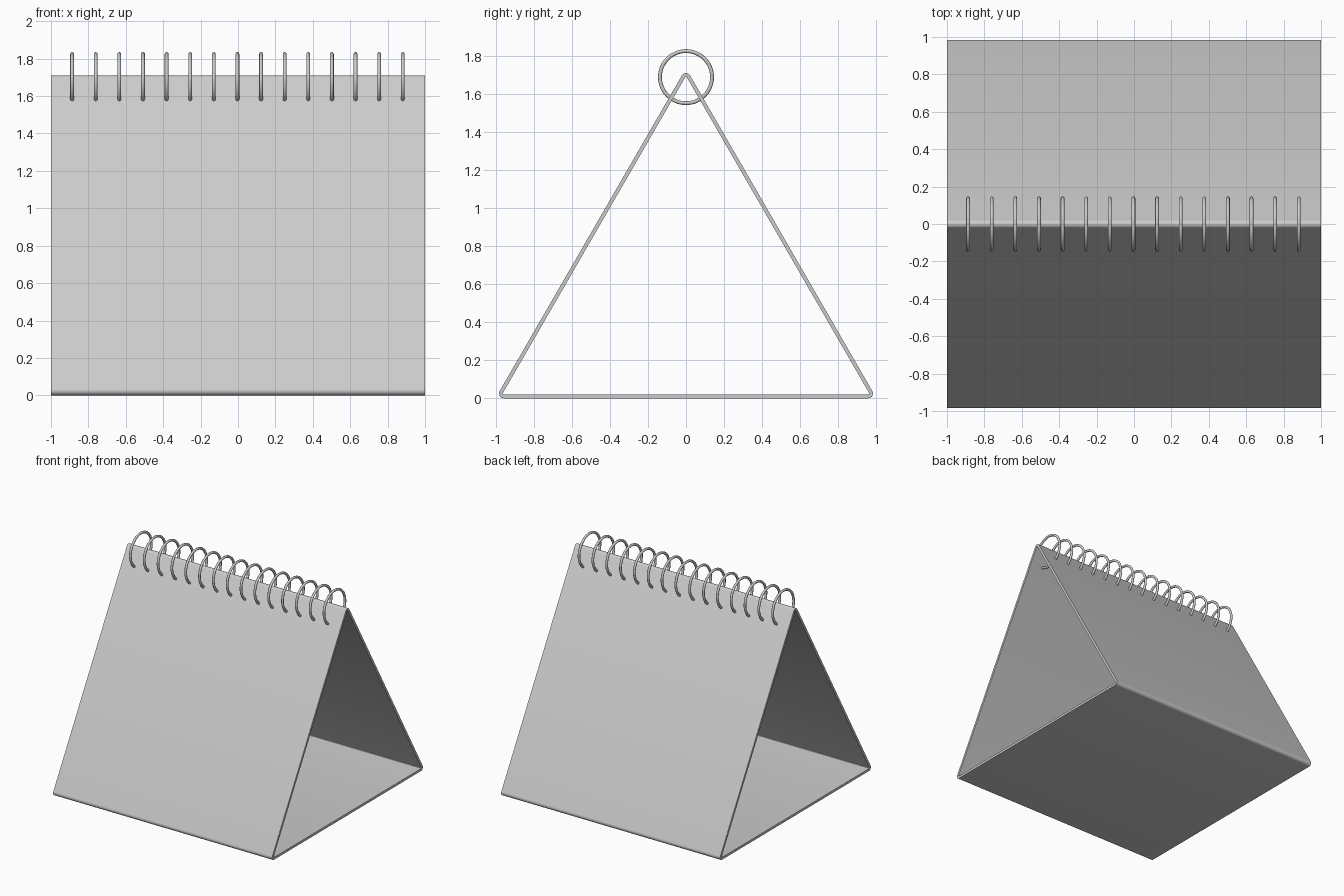
import bpy, bmesh
from math import radians, cos, sin, sqrt

if "Cube" in bpy.data.objects:
    bpy.data.objects.remove(bpy.data.objects["Cube"])

R_OUT, WALL = 0.025, 0.02       # outer corner radius, board thickness
HALF = 0.958                    # half side of the corner-centre triangle
STEPS = 8                       # segments per rounded corner


def rounded_triangle(radius):
    corners = [((HALF, R_OUT), -90), ((0, R_OUT + HALF * sqrt(3)), 30), ((-HALF, R_OUT), 150)]
    pts = []
    for (y, z), start in corners:
        for i in range(STEPS + 1):
            a = radians(start + 120 * i / STEPS)
            pts.append((y + radius * cos(a), z + radius * sin(a)))
    return pts


# Folded board: open triangular tube with rounded creases
bm = bmesh.new()
loops = []
for x, r in ((-1, R_OUT), (1, R_OUT), (1, R_OUT - WALL), (-1, R_OUT - WALL)):
    loops.append([bm.verts.new((x, y, z)) for y, z in rounded_triangle(r)])
n = len(loops[0])
for k in range(4):
    a, b = loops[k], loops[(k + 1) % 4]
    for i in range(n):
        j = (i + 1) % n
        bm.faces.new((a[i], a[j], b[j], b[i]))
bmesh.ops.recalc_face_normals(bm, faces=bm.faces)
mesh = bpy.data.meshes.new("folded_stand")
bm.to_mesh(mesh)
bm.free()
stand = bpy.data.objects.new("folded_stand", mesh)
bpy.context.collection.objects.link(stand)
bpy.context.view_layer.objects.active = stand
stand.select_set(True)
bpy.ops.object.shade_smooth_by_angle(angle=radians(35))

# Binding rings along the top crease
COUNT = 15
for i in range(COUNT):
    x = -0.887 + i * 1.768 / (COUNT - 1)
    bpy.ops.mesh.primitive_torus_add(
        location=(x, 0, 1.688), rotation=(0, radians(90), 0),
        major_radius=0.137, minor_radius=0.01, major_segments=48, minor_segments=12)
    ring = bpy.context.object
    ring.name = f"binding_ring_{i + 1}"
    bpy.ops.object.shade_smooth()
